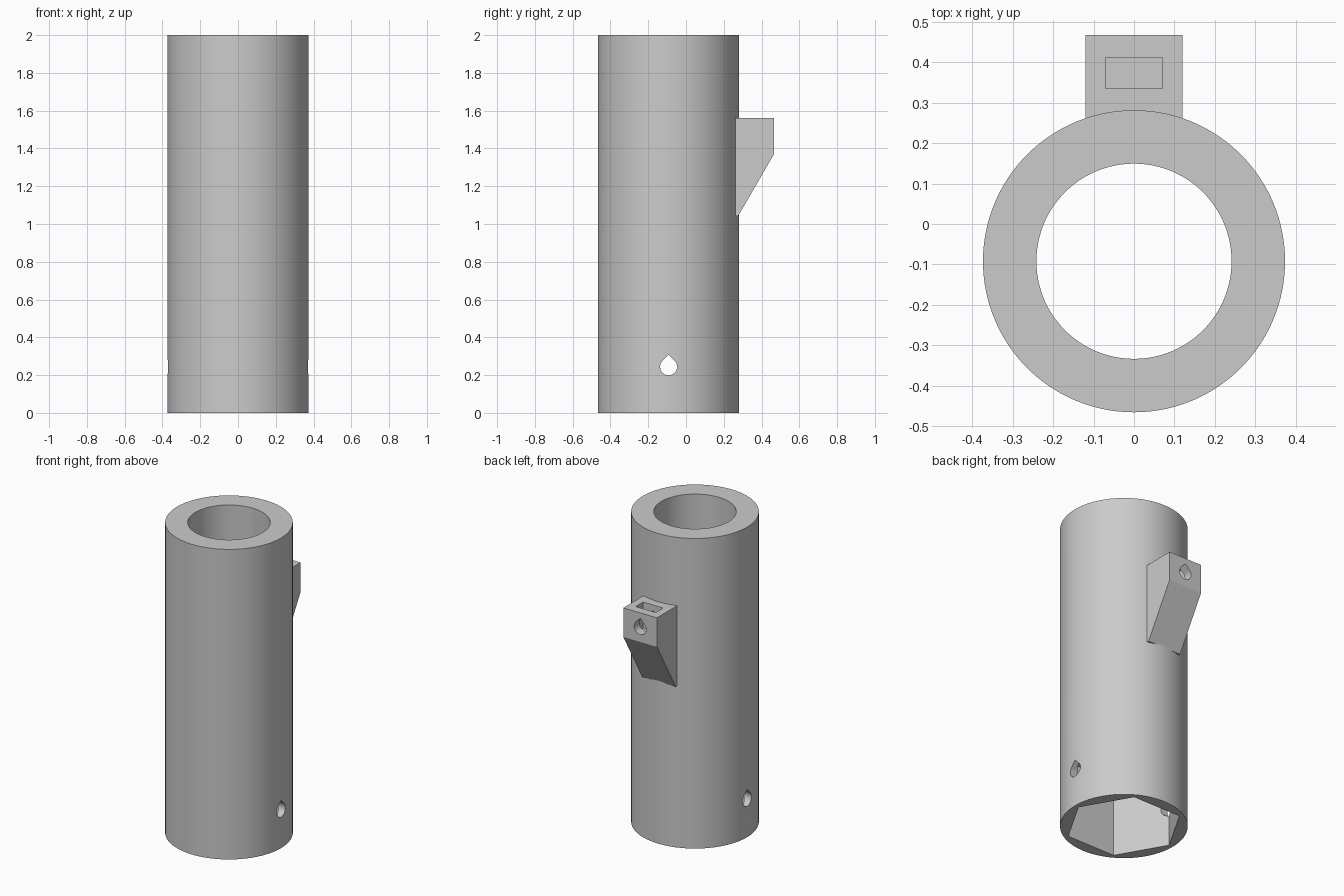
import bpy
import math
from mathutils import Matrix, Vector

AXIS_Y = -0.092          # tube axis position
OUTER, BORE, HEX = 0.373, 0.241, 0.345
HEIGHT, HEX_DEPTH = 2.0, 0.5

cube = bpy.data.objects.get("Cube")
if cube:
    bpy.data.objects.remove(cube, do_unlink=True)

grey = bpy.data.materials.new("grey_plastic")
grey.use_nodes = True
colour = (0.6, 0.6, 0.6, 1)
grey.diffuse_color = colour
grey.node_tree.nodes["Principled BSDF"].inputs["Base Color"].default_value = colour


def prism(name, profile, start, end, frame=Matrix.Identity(4)):
    """Extrude a closed 2D profile from start to end along the frame's z axis."""
    n = len(profile)
    verts = [frame @ Vector((u, v, w)) for w in (start, end) for u, v in profile]
    faces = [list(range(n))[::-1], list(range(n, 2 * n))]
    faces += [[i, (i + 1) % n, (i + 1) % n + n, i + n] for i in range(n)]
    mesh = bpy.data.meshes.new(name)
    mesh.from_pydata(verts, [], faces)
    mesh.materials.append(grey)
    obj = bpy.data.objects.new(name, mesh)
    bpy.context.collection.objects.link(obj)
    return obj


def ring(radius, sides, y=AXIS_Y):
    return [(radius * math.cos(math.tau * i / sides),
             y + radius * math.sin(math.tau * i / sides)) for i in range(sides)]


def rect(x, y0, y1):
    return [(-x, y0), (x, y0), (x, y1), (-x, y1)]


def teardrop(u, v, radius, steps=36):
    """Round hole outline with a pointed roof."""
    a0, a1 = math.radians(135), math.radians(405)
    arc = [a0 + (a1 - a0) * i / steps for i in range(steps + 1)]
    pts = [(u + radius * math.cos(a), v + radius * math.sin(a)) for a in arc]
    return pts + [(u, v + radius * math.sqrt(2))]


def combine(target, tool, operation):
    """Apply a boolean and discard the tool."""
    mod = target.modifiers.new(operation, 'BOOLEAN')
    mod.operation, mod.solver, mod.object = operation, 'EXACT', tool
    bpy.context.view_layer.objects.active = target
    bpy.ops.object.modifier_apply(modifier=mod.name)
    bpy.data.objects.remove(tool, do_unlink=True)


# Frames whose local axes are (y, z, x) and (-x, z, y)
along_x = Matrix(((0, 0, 1, 0), (1, 0, 0, 0), (0, 1, 0, 0), (0, 0, 0, 1)))
along_y = Matrix(((-1, 0, 0, 0), (0, 0, 1, 0), (0, 1, 0, 0), (0, 0, 0, 1)))

# Tube with the sloped screw lug on its back
tube = prism("socket_tube", ring(OUTER, 128), 0, HEIGHT)
lug_side = [(0.18, 1.042), (0.276, 1.042), (0.467, 1.372), (0.467, 1.56), (0.18, 1.56)]
combine(tube, prism("lug", lug_side, -0.12, 0.12, along_x), 'UNION')

# Round bore above, hexagonal socket below
combine(tube, prism("bore", ring(BORE, 128), HEX_DEPTH - 0.05, HEIGHT + 0.1), 'DIFFERENCE')
combine(tube, prism("hex_socket", ring(HEX, 6), -0.1, HEX_DEPTH), 'DIFFERENCE')

# Cross pin hole near the bottom
combine(tube, prism("pin_hole", teardrop(AXIS_Y, 0.244, 0.045), -0.6, 0.6, along_x), 'DIFFERENCE')

# Nut slot and clamping screw hole in the lug
combine(tube, prism("nut_slot", rect(0.071, 0.335, 0.411), 1.39, 1.7), 'DIFFERENCE')
combine(tube, prism("screw_hole", teardrop(0, 1.463, 0.043), 0, 0.6, along_y), 'DIFFERENCE')

# Smooth walls, sharp rims
bpy.ops.object.select_all(action='DESELECT')
tube.select_set(True)
bpy.context.view_layer.objects.active = tube
bpy.ops.object.shade_smooth_by_angle(angle=math.radians(30))
